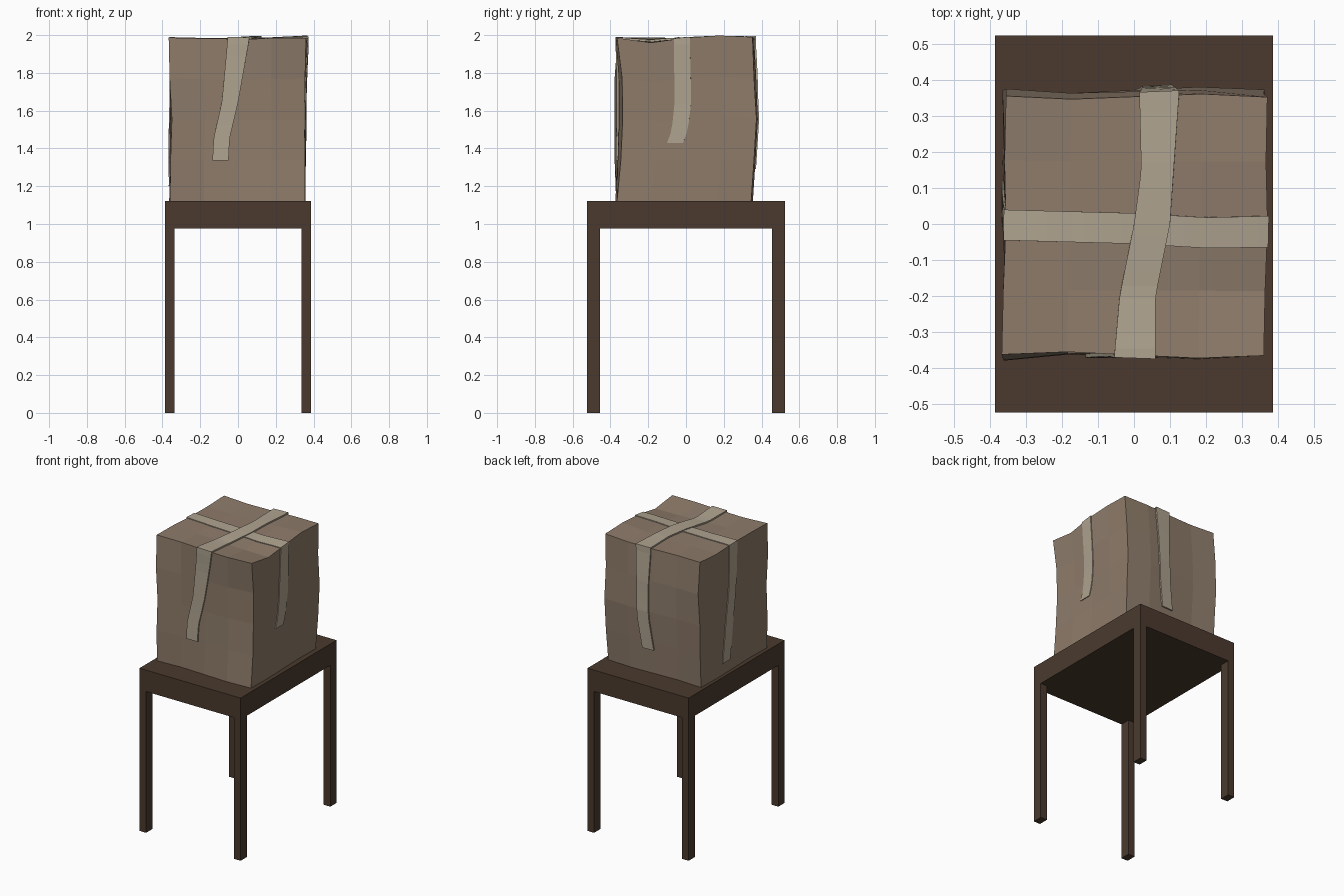
import bpy, bmesh, math
from mathutils import Vector
from mathutils.bvhtree import BVHTree

if "Cube" in bpy.data.objects:
    bpy.data.objects.remove(bpy.data.objects["Cube"])


def material(name, rgb):
    m = bpy.data.materials.new(name)
    m.diffuse_color = (*rgb, 1)
    m.use_nodes = True
    m.node_tree.nodes["Principled BSDF"].inputs["Base Color"].default_value = m.diffuse_color
    return m


WOOD = material("dark_wood", (0.07, 0.042, 0.027))
CARD = material("cardboard", (0.27, 0.20, 0.145))
TAPE = material("packing_tape", (0.43, 0.37, 0.28))


def finish(bm, name, mat):
    bmesh.ops.recalc_face_normals(bm, faces=bm.faces)
    me = bpy.data.meshes.new(name)
    bm.to_mesh(me)
    bm.free()
    me.materials.append(mat)
    ob = bpy.data.objects.new(name, me)
    bpy.context.collection.objects.link(ob)
    return ob


def block(name, lo, hi, mat):
    bm = bmesh.new()
    bmesh.ops.create_cube(bm, size=1)
    for v in bm.verts:
        v.co = Vector(lo[i] + (v.co[i] + 0.5) * (hi[i] - lo[i]) for i in range(3))
    return finish(bm, name, mat)


# Table: thick slab on four corner legs
block("table_top", (-0.386, -0.523, 0.975), (0.386, 0.523, 1.123), WOOD)
for sx, nx in ((-1, "left"), (1, "right")):
    for sy, ny in ((-1, "front"), (1, "back")):
        xs = sorted((sx * 0.386, sx * 0.336))
        ys = sorted((sy * 0.523, sy * 0.455))
        block(f"{ny}_{nx}_leg", (xs[0], ys[0], 0), (xs[1], ys[1], 0.98), WOOD)

# Crumpled carton: corner columns from bottom to top, and top heights front to back
FL = [(-.36, -.37), (-.357, -.378), (-.35, -.378), (-.362, -.378), (-.367, -.362)]
FR = [(.355, -.365), (.355, -.345), (.352, -.335), (.355, -.338), (.36, -.365)]
BL = [(-.36, .35), (-.36, .36), (-.365, .37), (-.355, .375), (-.355, .355)]
BR = [(.352, .345), (.36, .36), (.362, .373), (.36, .36), (.37, .352)]
TOP_L = [1.987, 1.988, 1.983, 1.978, 1.987]
TOP_R = [1.985, 1.96, 1.985, 1.998, 1.99]


def mix(a, b, t):
    return a + (b - a) * t


bm = bmesh.new()
bmesh.ops.create_cube(bm, size=1)
bmesh.ops.subdivide_edges(bm, edges=bm.edges[:], cuts=3, use_grid_fill=True)
for v in bm.verts:
    u, w, t = (c + 0.5 for c in v.co)
    k, j = round(t * 4), round(w * 4)
    p = [mix(mix(FL[k][i], FR[k][i], u), mix(BL[k][i], BR[k][i], u), w) for i in (0, 1)]
    # gentle dents inside the side panels
    if w in (0, 1):
        p[1] += 0.008 * math.sin(u * math.tau) * (1 if w else -1) * -1
    if u in (0, 1):
        p[0] += 0.006 * math.sin(w * math.tau + t * 5) * math.sin(w * math.pi)
    z = mix(1.123, mix(TOP_L[j], TOP_R[j], u) - 0.006 * math.sin(u * math.pi), t)
    v.co = (p[0], p[1], z)
bmesh.ops.recalc_face_normals(bm, faces=bm.faces)
bm.normal_update()
tree = BVHTree.FromBMesh(bm)
finish(bm, "cardboard_box", CARD)


# Tapes: drape a strip over the top and down two opposite sides
def sample(keys, s):
    for a, b in zip(keys, keys[1:]):
        if s <= b[0]:
            f = max(0, (s - a[0]) / (b[0] - a[0]))
            return mix(a[1], b[1], f), mix(a[2], b[2], f)
    return keys[-1][1:]


def tape(name, axis, low, top, high, lift):
    """axis: run direction; keys are (position, edge, edge), low/high keyed by z."""
    cross = 1 - axis

    def hit(side, s, c):
        o = Vector((0, 0, 0))
        o[cross] = c
        n = Vector((0, 0, 0))
        if side:
            o[axis], o.z, n[axis] = side * 2, s, side
        else:
            o[axis], o.z, n.z = s, 4, 1
        return tree.ray_cast(o, -n)[0] + n * lift

    def leg(side, keys):
        z0, n = keys[0][0], 10
        zs = [mix(z0, 1.95, i / n) for i in range(n + 1)]
        return [[hit(side, z, c) for c in sample(keys, z)] for z in zs]

    def corner(side, keys):
        row = []
        for c in sample(keys, side):
            p = hit(0, side * 0.345, c)
            p[axis] = hit(side, 1.95, c)[axis]
            row.append(p)
        return row

    rows = leg(-1, low) + [corner(-1, top)]
    rows += [[hit(0, s, c) for c in sample(top, s)] for s in (i * 0.0345 for i in range(-10, 11))]
    rows += [corner(1, top)] + leg(1, high)[::-1]
    bm = bmesh.new()
    vs = [[bm.verts.new(p) for p in r] for r in rows]
    for a, b in zip(vs, vs[1:]):
        bm.faces.new((a[0], a[1], b[1], b[0]))
    ob = finish(bm, name, TAPE)
    sol = ob.modifiers.new("thickness", 'SOLIDIFY')
    sol.thickness, sol.offset = 0.01, -1


tape("side_to_side_tape", 0,
     [(1.2, 0.04, 0.12), (1.45, 0.01, 0.09), (1.7, -0.035, 0.045), (1.98, -0.045, 0.04)],
     [(-.37, -.045, .04), (0, -.055, .03), (.2, -.067, .018), (.37, -.065, .022)],
     [(1.43, -.1, -.015), (1.5, -.075, .01), (1.65, -.06, .028), (1.98, -.065, .02)], 0.005)
tape("front_to_back_tape", 1,
     [(1.337, -.135, -.05), (1.45, -.13, -.045), (1.65, -.085, .002), (1.98, -.055, .06)],
     [(-.37, -.055, .06), (-.2, -.04, .06), (0, 0, .1), (.15, .02, .11), (.36, .015, .125)],
     [(1.29, -.01, .075), (1.5, .02, .105), (1.7, .025, .11), (1.98, .015, .125)], 0.01)
